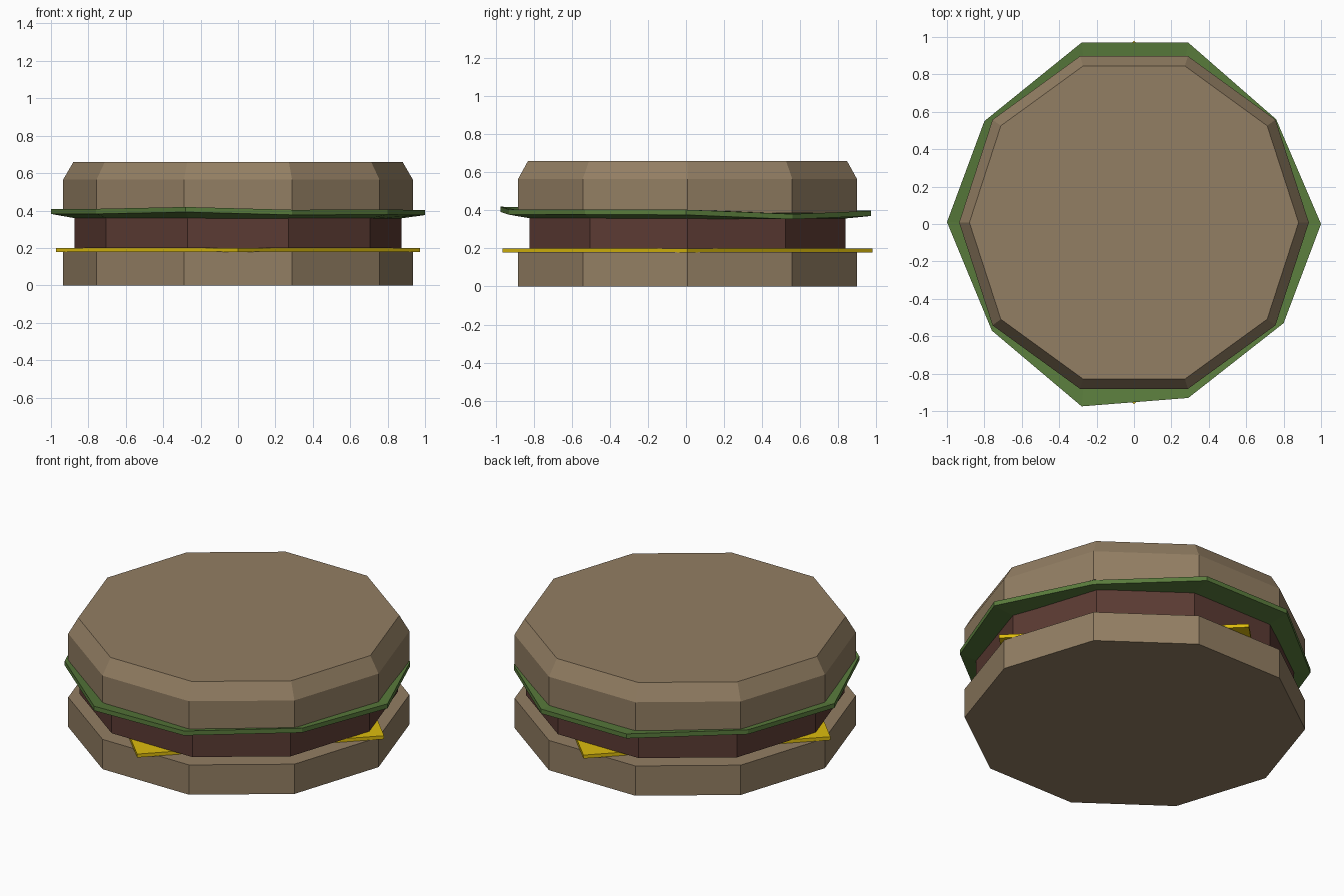
import bpy
from math import cos, sin, tau

if "Cube" in bpy.data.objects:
    bpy.data.objects.remove(bpy.data.objects["Cube"])

N = 10


def material(name, rgb):
    m = bpy.data.materials.new(name)
    m.diffuse_color = (*rgb, 1)
    m.use_nodes = True
    m.node_tree.nodes["Principled BSDF"].inputs["Base Color"].default_value = m.diffuse_color
    return m


def ring(radius, z, sides=N):
    return [(radius * cos(i * tau / sides), radius * sin(i * tau / sides) + 0.008, z)
            for i in range(sides)]


def stack(name, rings, mat):
    """Closed flat-shaded solid skinned through rings, bottom to top."""
    n = len(rings[0])
    verts = [v for r in rings for v in r]
    faces = [tuple(reversed(range(n))), tuple(range(len(verts) - n, len(verts)))]
    for k in range(len(rings) - 1):
        for i in range(n):
            j = (i + 1) % n
            faces.append((k * n + i, k * n + j, (k + 1) * n + j, (k + 1) * n + i))
    mesh = bpy.data.meshes.new(name)
    mesh.from_pydata(verts, [], faces)
    mesh.materials.append(mat)
    obj = bpy.data.objects.new(name, mesh)
    bpy.context.collection.objects.link(obj)
    return obj


bread = material("bread", (0.29, 0.21, 0.125))
meat = material("meat", (0.105, 0.043, 0.033))
green = material("green", (0.10, 0.20, 0.045))
yellow = material("yellow", (0.72, 0.50, 0.004))

# Buns: plain lower half, chamfered upper half
stack("bottom_bun", [ring(0.935, 0), ring(0.935, 0.18)], bread)
stack("top_bun", [ring(0.935, 0.385), ring(0.935, 0.565), ring(0.88, 0.66)], bread)

# Square cheese slice with corners pointing along the axes
stack("cheese_slice", [ring(0.972, 0.179, 4), ring(0.972, 0.2, 4)], yellow)

# Patty
stack("patty", [ring(0.873, 0.2), ring(0.873, 0.36)], meat)

# Lettuce: uneven rim (x, y, lower z) flaring out from the patty
rim = [(1.0, 0.0, 0.376), (0.76, 0.56, 0.353), (0.29, 0.97, 0.37), (-0.28, 0.97, 0.372),
       (-0.80, 0.55, 0.376), (-1.0, 0.01, 0.382), (-0.76, -0.57, 0.382),
       (-0.28, -0.975, 0.392), (0.29, -0.93, 0.377), (0.80, -0.53, 0.378)]
stack("lettuce", [ring(0.85, 0.355), rim, [(x, y, z + 0.027) for x, y, z in rim],
                  ring(0.85, 0.386)], green)
